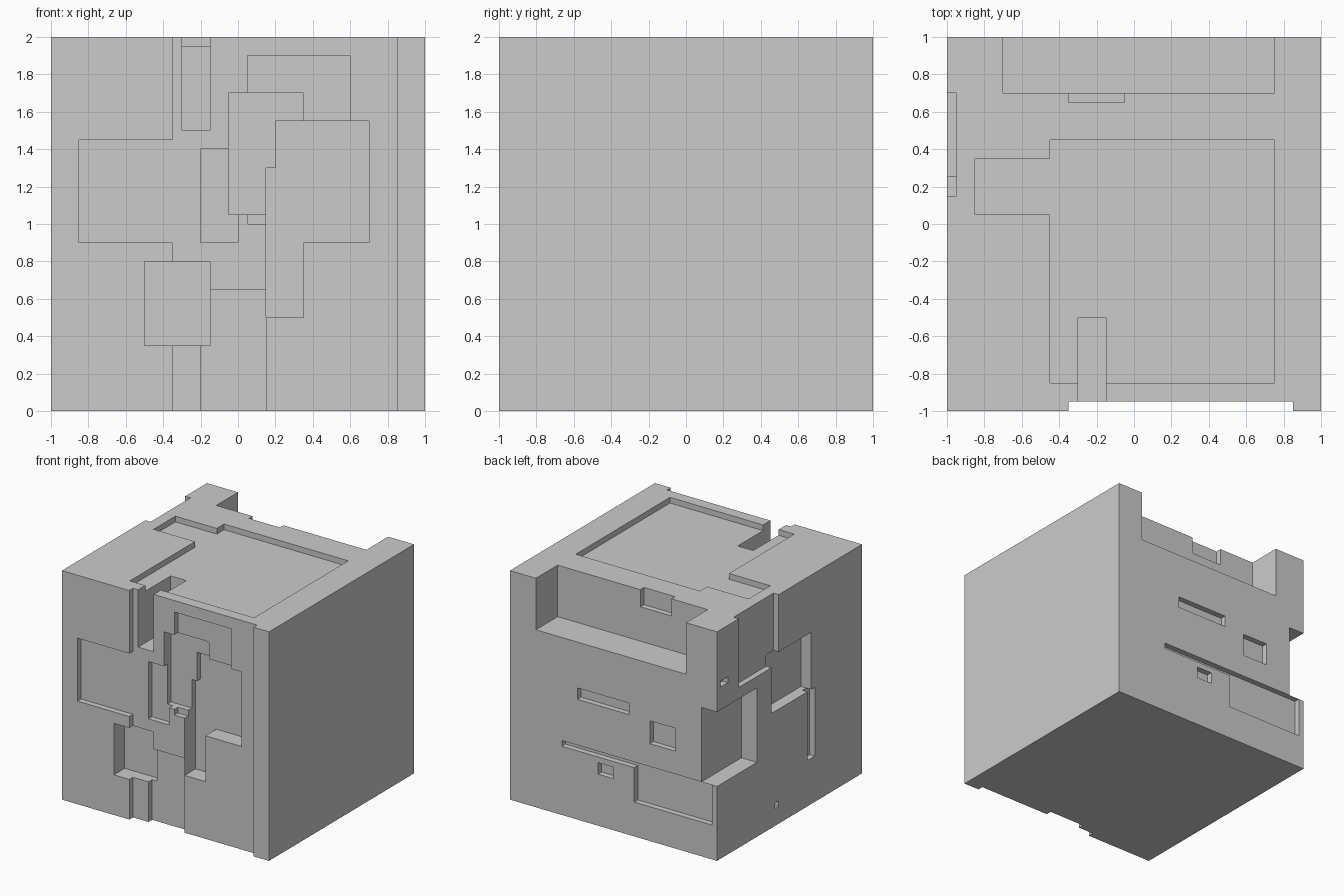
import bpy

def box(name, x0, x1, y0, y1, z0, z1):
    bpy.ops.mesh.primitive_cube_add(size=1, location=((x0+x1)/2, (y0+y1)/2, (z0+z1)/2))
    ob = bpy.context.object
    ob.name = name
    ob.scale = (x1-x0, y1-y0, z1-z0)
    bpy.ops.object.transform_apply(location=True, rotation=False, scale=True)
    return ob

O = 1.1   # overshoot past the side faces
T = 2.1   # overshoot past the top
B = -0.1  # overshoot past the bottom

block = box("carved_block", -1, 1, -1, 1, 0, 2)

cuts = []

# front recesses: x0, x1, z0, z1, depth
for x0, x1, z0, z1, d in [
    (-0.35, 0.85, B, T, 0.05),        # full height strip
    (-0.85, -0.30, 0.90, 1.45, 0.05), # side extension
    (-0.20, 0.15, B, 0.65, 0.10),     # lower channel
    (-0.20, 0.00, 0.90, 1.40, 0.10),
    (0.05, 0.60, 1.00, 1.90, 0.10),
    (-0.50, -0.15, 0.35, 0.80, 0.15),
    (-0.05, 0.35, 1.05, 1.70, 0.15),
    (0.20, 0.70, 0.90, 1.55, 0.20),
    (0.15, 0.35, 0.50, 1.30, 0.20),
    (-0.30, -0.15, 1.50, T, 0.50),    # deep slot open at the top
]:
    cuts.append((x0, x1, -O, -1 + d, z0, z1))

# back recesses: x0, x1, z0, z1, depth
for x0, x1, z0, z1, d in [
    (-0.35, -0.05, 1.85, T, 0.35),    # small pocket behind the ledge
    (-0.70, 0.75, 1.55, T, 0.30),     # large ledge
    (-0.15, 0.35, 1.05, 1.15, 0.05),
    (-0.60, -0.35, 0.85, 1.05, 0.05),
    (-0.95, 0.50, 0.60, 0.65, 0.05),  # long slit
    (-0.95, -0.20, 0.30, 0.65, 0.05),
    (0.00, 0.15, 0.45, 0.55, 0.05),
]:
    cuts.append((x0, x1, 1 - d, O, z0, z1))

# left recesses: y0, y1, z0, z1, depth
for y0, y1, z0, z1, d in [
    (0.15, 0.70, 1.40, T, 0.05),
    (-0.30, 0.25, 1.00, 1.50, 0.10),
    (-0.35, -0.25, 0.40, 1.00, 0.05),
    (0.45, O, 0.65, 1.30, 0.15),      # corner notch
    (0.85, 0.95, 1.50, 1.55, 0.05),
    (0.15, 0.20, 0.15, 0.20, 0.05),
]:
    cuts.append((-O, -1 + d, y0, y1, z0, z1))

# top pocket with side arm
cuts.append((-0.45, 0.75, -0.85, 0.45, 1.95, T))
cuts.append((-0.85, -0.40, 0.05, 0.35, 1.95, T))

# subtract every cutter from the block
for c in cuts:
    cutter = box("cutter", *c)
    cutter.hide_render = True
    mod = block.modifiers.new("cut", 'BOOLEAN')
    mod.operation = 'DIFFERENCE'
    mod.solver = 'EXACT'
    mod.object = cutter
    bpy.context.view_layer.objects.active = block
    bpy.ops.object.modifier_apply(modifier=mod.name)
    bpy.data.objects.remove(cutter, do_unlink=True)
